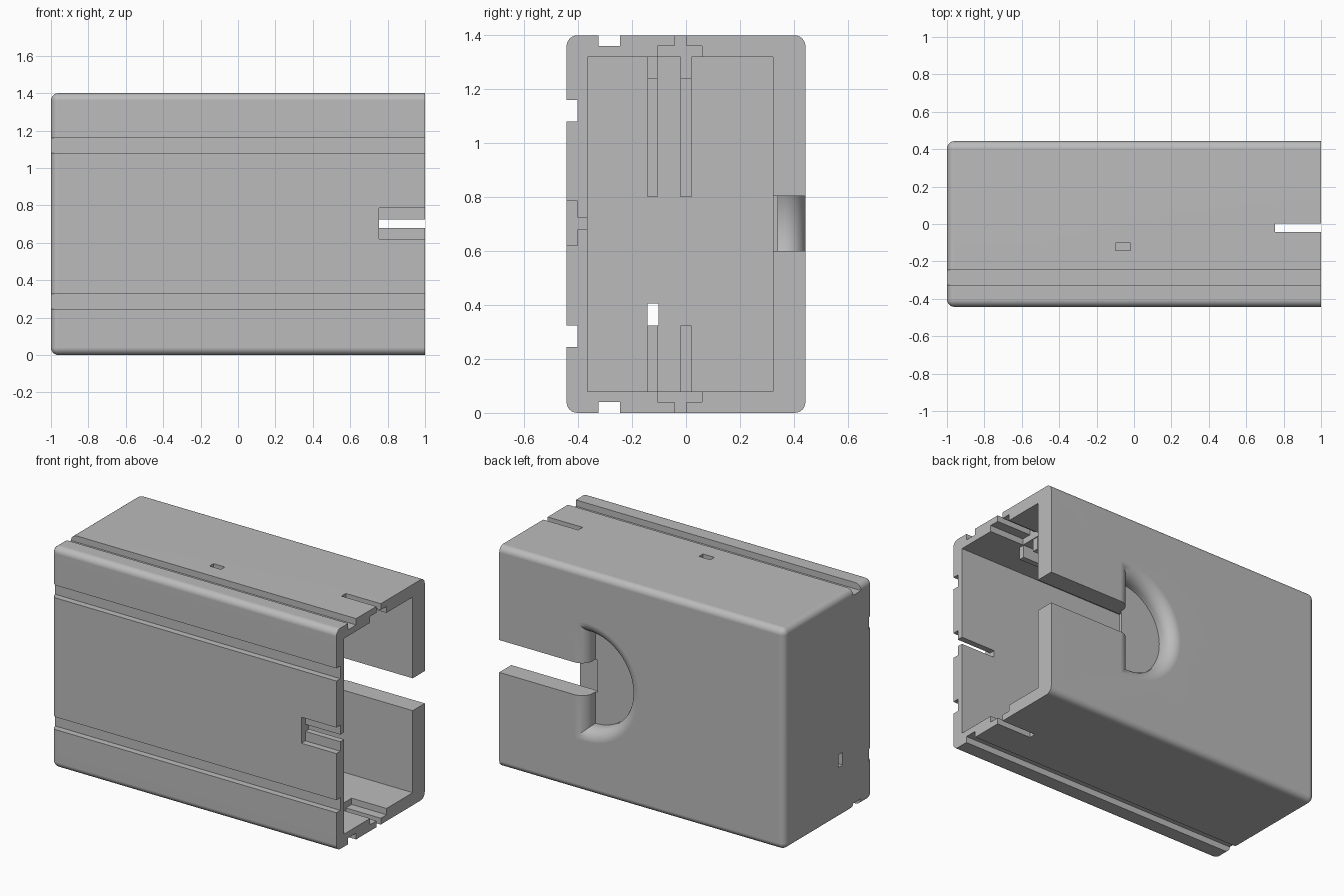
import bpy, bmesh
from math import sin, cos, pi, radians

cube = bpy.data.objects.get("Cube")
if cube:
    bpy.data.objects.remove(cube, do_unlink=True)

grey = bpy.data.materials.new("plain grey")
grey.use_nodes = True
colour = (0.5, 0.5, 0.5, 1)
grey.diffuse_color = colour
grey.node_tree.nodes["Principled BSDF"].inputs["Base Color"].default_value = colour

W, D, H = 1.0, 0.443, 1.4      # half length, half depth, height
ROUND = 0.04                   # outer edge radius
FRONT_IN, BACK_IN, WALL = -0.365, 0.322, 0.08


def finish(name, bm):
    bmesh.ops.recalc_face_normals(bm, faces=bm.faces)
    mesh = bpy.data.meshes.new(name)
    bm.to_mesh(mesh)
    bm.free()
    obj = bpy.data.objects.new(name, mesh)
    obj.data.materials.append(grey)
    bpy.context.collection.objects.link(obj)
    return obj


def box_bm(x, y, z):
    bm = bmesh.new()
    bmesh.ops.create_cube(bm, size=1)
    for v in bm.verts:
        v.co = [lo if c < 0 else hi for c, (lo, hi) in zip(v.co, (x, y, z))]
    return bm


def box(name, x, y, z):
    return finish(name, box_bm(x, y, z))


def cut(target, cutter):
    cutter.hide_render = True
    mod = target.modifiers.new("cut", 'BOOLEAN')
    mod.operation, mod.solver, mod.object = 'DIFFERENCE', 'EXACT', cutter
    bpy.context.view_layer.objects.active = target
    bpy.ops.object.modifier_apply(modifier=mod.name)
    bpy.data.objects.remove(cutter, do_unlink=True)


def mirrored(span):
    return (H - span[1], H - span[0])


# Case body: rounded everywhere except around the open end
bm = box_bm((-W, W), (-D, D), (0, H))
edges = [e for e in bm.edges if min(v.co.x for v in e.verts) < 0]
bmesh.ops.bevel(bm, geom=edges, offset=ROUND, segments=6, profile=0.5, affect='EDGES')
case = finish("case", bm)
cut(case, box("cavity", (-W + WALL, 1.1), (FRONT_IN, BACK_IN), (WALL, H - WALL)))

# Long grooves: two on the front, one each on top and bottom
for span in ((0.245, 0.325), (1.08, 1.16)):
    cut(case, box("front_groove", (-1.1, 1.1), (-0.6, -D + 0.04), span))
for span in ((-0.1, 0.04), (H - 0.04, H + 0.1)):
    cut(case, box("edge_groove", (-1.1, 1.1), (-0.325, -0.245), span))

# Stepped slots at the open end
SLOT = (0.755, 1.1)
cut(case, box("front_slot_wide", SLOT, (-0.6, -D + 0.04), (0.62, 0.785)))
cut(case, box("front_slot_narrow", SLOT, (-0.6, -0.3), (0.68, 0.725)))
for flip in (False, True):
    wide, narrow = (0.04, 0.12), (-0.1, 0.12)
    if flip:
        wide, narrow = mirrored(wide), mirrored(narrow)
    cut(case, box("step_slot_wide", SLOT, (-0.105, 0.06), wide))
    cut(case, box("step_slot_narrow", SLOT, (-0.042, 0.002), narrow))

# Half-round thumb recess with a rolled rim
R, ROLL, CX, CZ, FLOOR = 0.3, 0.077, 0.395, 0.7, 0.342
levels = [(0, FLOOR)]
for i in range(9):
    t = i / 8 * pi / 2
    levels.append((ROLL * (1 - cos(t)), D - ROLL + ROLL * sin(t)))
levels.append((ROLL, D + 0.1))
bm = bmesh.new()
rings = []
for d, y in levels:
    arc = [pi / 2 + pi * i / 40 for i in range(41)]
    pts = [(CX + (R + d) * cos(a), CZ + (R + d) * sin(a)) for a in arc]
    out = CX + max(d, 0.001)
    pts = [(out, CZ + R + d)] + pts + [(out, CZ - R - d)]
    rings.append([bm.verts.new((x, y, z)) for x, z in pts])
for a, b in zip(rings, rings[1:]):
    for i in range(len(a)):
        j = (i + 1) % len(a)
        bm.faces.new((a[i], a[j], b[j], b[i]))
bm.faces.new(rings[0])
bm.faces.new(rings[-1])
cut(case, finish("thumb_recess", bm))
cut(case, box("back_slot", (0.38, 1.1), (0.28, 0.6), (0.6, 0.805)))

# Latch holes through the top and the closed end
cut(case, box("top_hole", (-0.1, -0.02), (-0.142, -0.102), (1.25, 1.5)))
cut(case, box("end_hole", (-1.1, -0.85), (-0.142, -0.102), (0.325, 0.405)))

# Smooth the rounded edges, keep the rest crisp
bpy.ops.object.select_all(action='DESELECT')
case.select_set(True)
bpy.context.view_layer.objects.active = case
bpy.ops.object.shade_smooth_by_angle(angle=radians(30))
case.modifiers.new("flat_faces", 'WEIGHTED_NORMAL').keep_sharp = True

# Guide rails inside: along the ceiling and down the closed end
EMBED = 0.02
END = (-W + WALL - EMBED, -W + WALL + 0.08)
for label, y in (("front", (-0.142, -0.105)), ("back", (-0.02, 0.02))):
    box(label + "_upper_end_rail", END, y, (0.8, H - WALL + EMBED))
    box(label + "_lower_end_rail", END, y, (WALL - EMBED, 0.325))
    runs = [(-0.9, -0.1), (-0.02, 0.75)] if label == "front" else [(-0.9, 0.75)]
    for run in runs:
        box(label + "_ceiling_rail", run, y, (1.24, H - WALL + EMBED))
